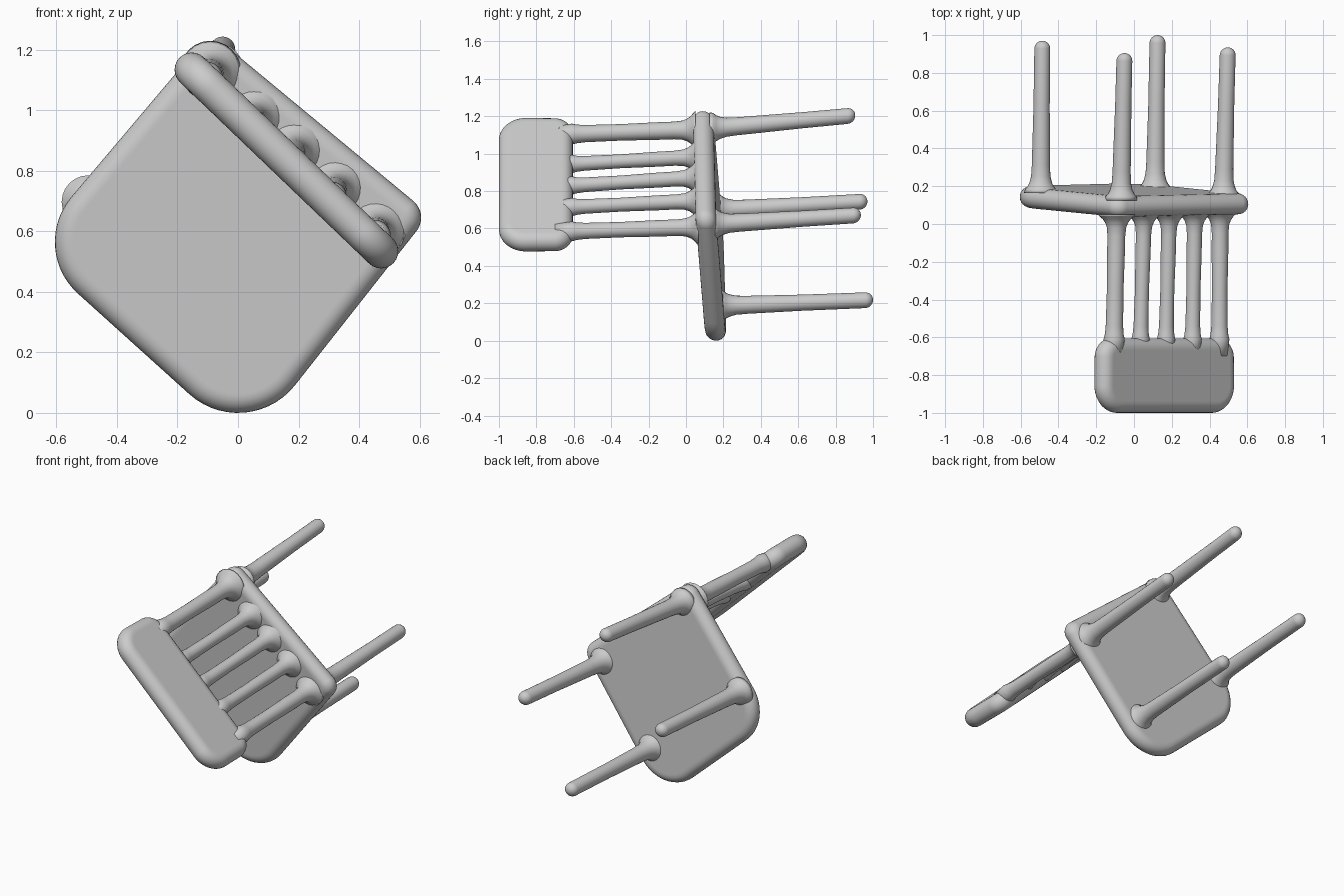
import bpy, bmesh, math
from mathutils import Vector

if "Cube" in bpy.data.objects:
    bpy.data.objects.remove(bpy.data.objects["Cube"])


def finish(name, bm):
    bmesh.ops.recalc_face_normals(bm, faces=bm.faces[:])
    me = bpy.data.meshes.new(name)
    bm.to_mesh(me)
    bm.free()
    ob = bpy.data.objects.new(name, me)
    bpy.context.collection.objects.link(ob)
    for p in me.polygons:
        p.use_smooth = True
    return ob


def skin(name, rings):
    """Bridge closed rings of points and cap both ends."""
    bm = bmesh.new()
    vs = [[bm.verts.new(p) for p in ring] for ring in rings]
    for a, b in zip(vs, vs[1:]):
        n = len(a)
        for i in range(n):
            j = (i + 1) % n
            bm.faces.new((a[i], a[j], b[j], b[i]))
    bm.faces.new(vs[0][::-1])
    bm.faces.new(vs[-1])
    return finish(name, bm)


def outline(circles, inset, steps=14):
    """Convex outline around counter-clockwise corner circles (x, y, r)."""
    n = len(circles)
    normals = []
    for i in range(n):
        (ax, ay, ar), (bx, by, br) = circles[i], circles[(i + 1) % n]
        d = math.hypot(bx - ax, by - ay)
        normals.append(math.atan2(by - ay, bx - ax) - math.acos((ar - br) / d))
    pts = []
    for i, (x, y, r) in enumerate(circles):
        a0 = normals[i - 1]
        span = (normals[i] - a0) % math.tau
        for k in range(steps + 1):
            a = a0 + span * k / steps
            pts.append((x + (r - inset) * math.cos(a), y + (r - inset) * math.sin(a)))
    return pts


def slab(name, circles, half, origin, ax, ay, normal):
    """Rounded-edge panel in the plane spanned by ax, ay."""
    steps = 12
    prof = [(half * (1 - math.cos(t)), half * math.sin(t))
            for t in [math.pi * (k / steps - 0.5) for k in range(steps + 1)]]
    e = half + 0.008
    prof = [(e, -half)] + prof + [(e, half)]
    return skin(name, [[origin + ax * x + ay * y + normal * h
                        for x, y in outline(circles, ins)] for ins, h in prof])


def rod(name, a, b, profile, sides=24):
    """Round bar from a to b; profile rows are (y, radius)."""
    rings = []
    for y, r in profile:
        c = a.lerp(b, (y - a.y) / (b.y - a.y))
        rings.append([c + Vector((r * math.cos(t), 0, r * math.sin(t)))
                      for t in [math.tau * k / sides for k in range(sides)]])
    return skin(name, rings)


def seat_y(x, z):
    return 0.125 - 0.06 * (z - 0.6) - 0.028 * x


# Seat: slightly tilted rounded square standing on one corner
slab("seat", [(0, 0.24, 0.24), (0.533, 0.645, 0.072), (-0.083, 1.155, 0.072), (-0.375, 0.565, 0.23)],
     0.055, Vector((0, seat_y(0, 0), 0)), Vector((1, -0.028, 0)),
     Vector((0, -0.06, 1)), Vector((0, 1, 0)))

# Top rail of the backrest
slab("backrest_rail", [(-0.345, -0.855, 0.145), (0.345, -0.855, 0.145), (0.388, -0.705, 0.10), (-0.388, -0.705, 0.10)],
     0.057, Vector((0.16, 0, 0.834)), Vector((0.722, 0, -0.692)),
     Vector((0, 1, 0)), Vector((0.692, 0, 0.722)))

# Backrest spindles: (x, z at rail), (x, z at seat), radius
spindles = [(-0.105, 1.105, -0.09, 1.13, 0.046), (0.035, 0.945, 0.055, 0.985, 0.039),
            (0.17, 0.83, 0.188, 0.875, 0.039), (0.31, 0.715, 0.323, 0.75, 0.039),
            (0.452, 0.585, 0.457, 0.61, 0.043)]
for i, (x0, z0, x1, z1, r) in enumerate(spindles):
    s = seat_y(x1, z1)
    prof = [(-0.70, r), (-0.61, r + 0.010), (-0.585, r + 0.004), (-0.54, r), (-0.35, r - 0.002), (-0.15, r + 0.001),
            (s - 0.16, r + 0.001), (s - 0.115, r + 0.005), (s - 0.09, r + 0.014),
            (s - 0.07, r + 0.028), (s - 0.055, r + 0.046), (s - 0.045, r + 0.055)]
    prof.sort()
    rod(f"backrest_spindle_{i + 1}", Vector((x0, -0.6, z0)), Vector((x1, s, z1)), prof)

# Legs: base x, z, tip x, z and tip y
legs = [(-0.495, 0.695, -0.485, 0.745, 0.97), (-0.07, 1.13, -0.05, 1.205, 0.905),
        (0.11, 0.185, 0.125, 0.218, 1.0), (0.472, 0.62, 0.497, 0.672, 0.935)]
for i, (x0, z0, x1, z1, tip) in enumerate(legs):
    s = seat_y(x0, z0)
    prof = [(s + 0.03, 0.088), (s + 0.05, 0.083), (s + 0.065, 0.07), (s + 0.085, 0.06), (s + 0.12, 0.051),
            (s + 0.18, 0.048), (0.5, 0.045), (0.62, 0.043)]
    R = 0.042
    prof += [(tip - R + R * math.sin(t), R * math.cos(t))
             for t in [math.radians(a) for a in range(0, 86, 12)]]
    rod(f"leg_{i + 1}", Vector((x0, s, z0)), Vector((x1, tip, z1)), prof)
